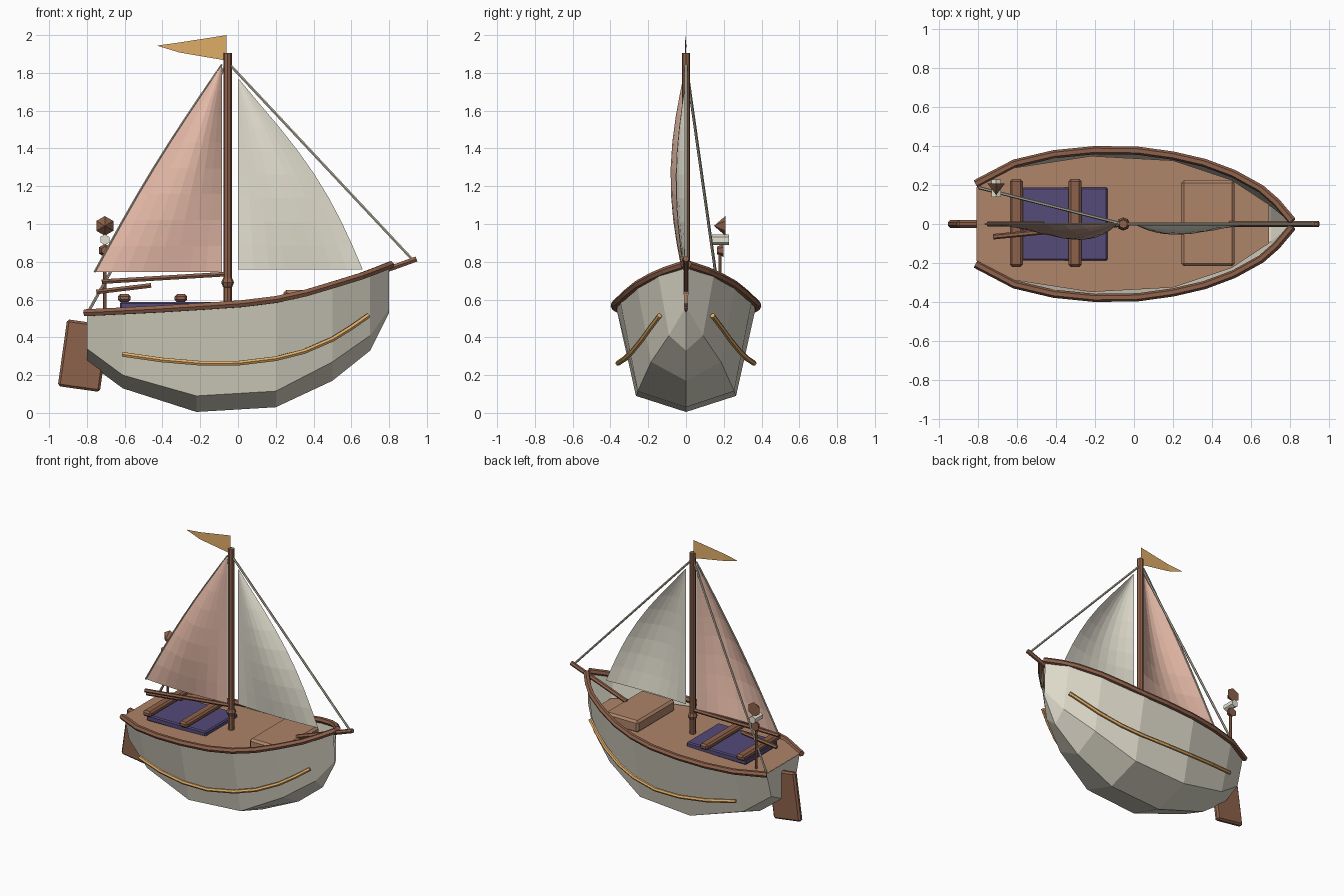
import bpy, bmesh, math
from math import sin, pi, radians

if "Cube" in bpy.data.objects:
    bpy.data.objects.remove(bpy.data.objects["Cube"])


def material(name, rgb):
    m = bpy.data.materials.new(name)
    m.diffuse_color = (*rgb, 1)
    m.use_nodes = True
    m.node_tree.nodes["Principled BSDF"].inputs["Base Color"].default_value = m.diffuse_color
    return m


CREAM = material("cream", (.72, .69, .58))
DECK = material("deck_wood", (.42, .23, .14))
WOOD = material("dark_wood", (.27, .12, .07))
PINK = material("pink_cloth", (.80, .50, .40))
SAIL = material("pale_cloth", (.78, .75, .64))
GOLD = material("gold", (.75, .42, .14))
NAVY = material("navy", (.09, .07, .19))
ROPE = material("rope", (.55, .50, .40))


def mesh(name, verts, faces, mat):
    me = bpy.data.meshes.new(name)
    me.from_pydata(verts, [], faces)
    bm = bmesh.new()
    bm.from_mesh(me)
    bmesh.ops.recalc_face_normals(bm, faces=bm.faces)
    bm.to_mesh(me)
    bm.free()
    me.materials.append(mat)
    ob = bpy.data.objects.new(name, me)
    bpy.context.collection.objects.link(ob)
    return ob


def loft(rows):
    n = len(rows[0])
    verts = [v for row in rows for v in row]
    faces = [(r * n + c, r * n + c + 1, (r + 1) * n + c + 1, (r + 1) * n + c)
             for r in range(len(rows) - 1) for c in range(n - 1)]
    return verts, faces


def tube(name, pts, radius, mat, sides=6):
    cu = bpy.data.curves.new(name, 'CURVE')
    cu.dimensions = '3D'
    cu.bevel_depth = radius
    cu.bevel_resolution = sides // 2 - 2
    cu.use_fill_caps = True
    sp = cu.splines.new('POLY')
    sp.points.add(len(pts) - 1)
    for p, co in zip(sp.points, pts):
        p.co = (*co, 1)
    sp.use_smooth = False
    cu.materials.append(mat)
    ob = bpy.data.objects.new(name, cu)
    bpy.context.collection.objects.link(ob)
    return ob


def box(name, loc, size, mat, tilt=0, bevel=.008):
    bpy.ops.mesh.primitive_cube_add(size=1, location=loc)
    ob = bpy.context.object
    ob.name = name
    ob.scale = size
    bpy.ops.object.transform_apply(location=False, rotation=False, scale=True)
    ob.rotation_euler.y = tilt
    b = ob.modifiers.new("bevel", 'BEVEL')
    b.width, b.segments = bevel, 1
    ob.data.materials.append(mat)
    return ob


def cone(name, loc, r1, r2, depth, mat, sides=6):
    # axis runs front to back
    bpy.ops.mesh.primitive_cone_add(vertices=sides, radius1=r1, radius2=r2, depth=depth,
                                    location=loc, rotation=(pi / 2, 0, 0))
    ob = bpy.context.object
    ob.name = name
    ob.data.materials.append(mat)
    return ob


# hull: x, gunwale y, gunwale z, chine y, chine z, keel z
stations = [(-.80, .195, .53, .14, .34, .27), (-.61, .300, .54, .20, .20, .13),
            (-.22, .370, .56, .265, .09, .005), (.20, .350, .60, .255, .115, .03),
            (.50, .260, .68, .185, .27, .17), (.70, .150, .745, .09, .41, .33),
            (.80, .012, .785, .008, .55, .53)]
verts, faces = loft([[(x, -gy, gz), (x, -cy, cz), (x, 0, kz), (x, cy, cz), (x, gy, gz)]
                     for x, gy, gz, cy, cz, kz in stations])
mesh("hull", verts, faces + [(0, 1, 2, 3, 4)], CREAM)

# deck
verts, faces = loft([[(x, -y, z), (x, y, z)] for x, y, z in
                     [(-.805, .19, .535), (-.61, .288, .543), (-.22, .348, .555),
                      (.2, .325, .567), (.5, .225, .576), (.69, .10, .58)]])
mesh("deck", verts, faces, DECK)

# rails and side stripes
rail = [(-.81, .205, .53), (-.61, .31, .54), (-.41, .357, .55), (-.2, .378, .563),
        (.02, .375, .578), (.2, .35, .60), (.36, .313, .635), (.51, .257, .68),
        (.65, .18, .723), (.73, .11, .753), (.81, .015, .785)]
stripe = [(-.61, .285, .31), (-.4, .335, .28), (-.2, .36, .263), (0, .36, .263),
          (.2, .325, .287), (.35, .285, .325), (.5, .232, .39), (.6, .188, .452),
          (.69, .14, .515)]
for side, s in (("front", -1), ("back", 1)):
    tube("rail_" + side, [(x, s * y, z) for x, y, z in rail], .021, WOOD)
    tube("stripe_" + side, [(x, s * y, z) for x, y, z in stripe], .014, GOLD)

# cockpit, seats, hatch, rudder
box("cockpit_cover", (-.38, 0, .565), (.49, .375, .045), NAVY)
for i, x in enumerate((-.602, -.302)):
    box(f"seat_{i + 1}", (x, .005, .608), (.066, .45, .042), WOOD, bevel=.012)
box("hatch", (.378, .004, .605), (.275, .44, .09), DECK, bevel=.015)
box("rudder", (-.818, 0, .303), (.225, .04, .357), WOOD, radians(8), .012)

# spars
tube("mast", [(-.055, 0, .55), (-.055, 0, 1.905)], .022, WOOD, 8)
bpy.ops.mesh.primitive_uv_sphere_add(segments=8, ring_count=4, radius=.034,
                                     location=(-.055, 0, .69))
bpy.context.object.name = "mast_collar"
bpy.context.object.data.materials.append(WOOD)
tube("boom", [(-.06, 0, .735), (-.72, -.065, .695)], .014, WOOD)
tube("tiller", [(-.75, 0, .64), (-.46, 0, .675)], .014, WOOD)
tube("bowsprit", [(.49, 0, .65), (.945, 0, .815)], .016, WOOD)

# rigging
tube("forestay", [(-.04, 0, 1.84), (.925, 0, .81)], .008, ROPE)
tube("backstay", [(-.06, 0, 1.85), (-.79, .185, .54)], .008, ROPE)


# sails: triangular sheet with curved outer edge and a belly
def sail(name, luff, reach, z0, z1, bulge, belly, mat, n=8):
    rows = []
    for i in range(n + 1):
        t = i / n
        edge = reach * (1 - t) + math.copysign(bulge, reach) * sin(pi * t)
        if i == n:
            edge = reach * .01
        rows.append([(luff + edge * k / n, -belly * sin(pi * k / n) * sin(pi * (.08 + .92 * t)),
                      z0 + (z1 - z0) * t) for k in range(n + 1)])
    return mesh(name, *loft(rows), mat)


sail("main_sail", -.085, -.675, .745, 1.845, .025, .082, PINK)
sail("jib_sail", 0, .66, .76, 1.765, .075, .055, SAIL)
tube("main_sail_edge_rope", [(-.085 - .675 * (1 - t) - .025 * sin(pi * t), 0, .745 + 1.1 * t)
                             for t in [i / 8 for i in range(9)]], .006, ROPE)

# flag
mesh("flag", *loft([[(x, y, a), (x, y, b)] for x, y, a, b in
                    [(-.06, 0, 1.865, 2.0), (-.31, -.006, 1.908, 1.961),
                     (-.425, .004, 1.943, 1.945)]]), GOLD)

# stern lantern
tube("lantern_post", [(-.705, .18, .54), (-.705, .18, .86)], .010, WOOD)
cone("lantern_base", (-.705, .182, .86), .035, .02, .035, WOOD)
cone("lantern_glass", (-.705, .182, .917), .028, .028, .09, SAIL)
cone("lantern_roof", (-.705, .178, .99), .052, 0, .06, WOOD)
